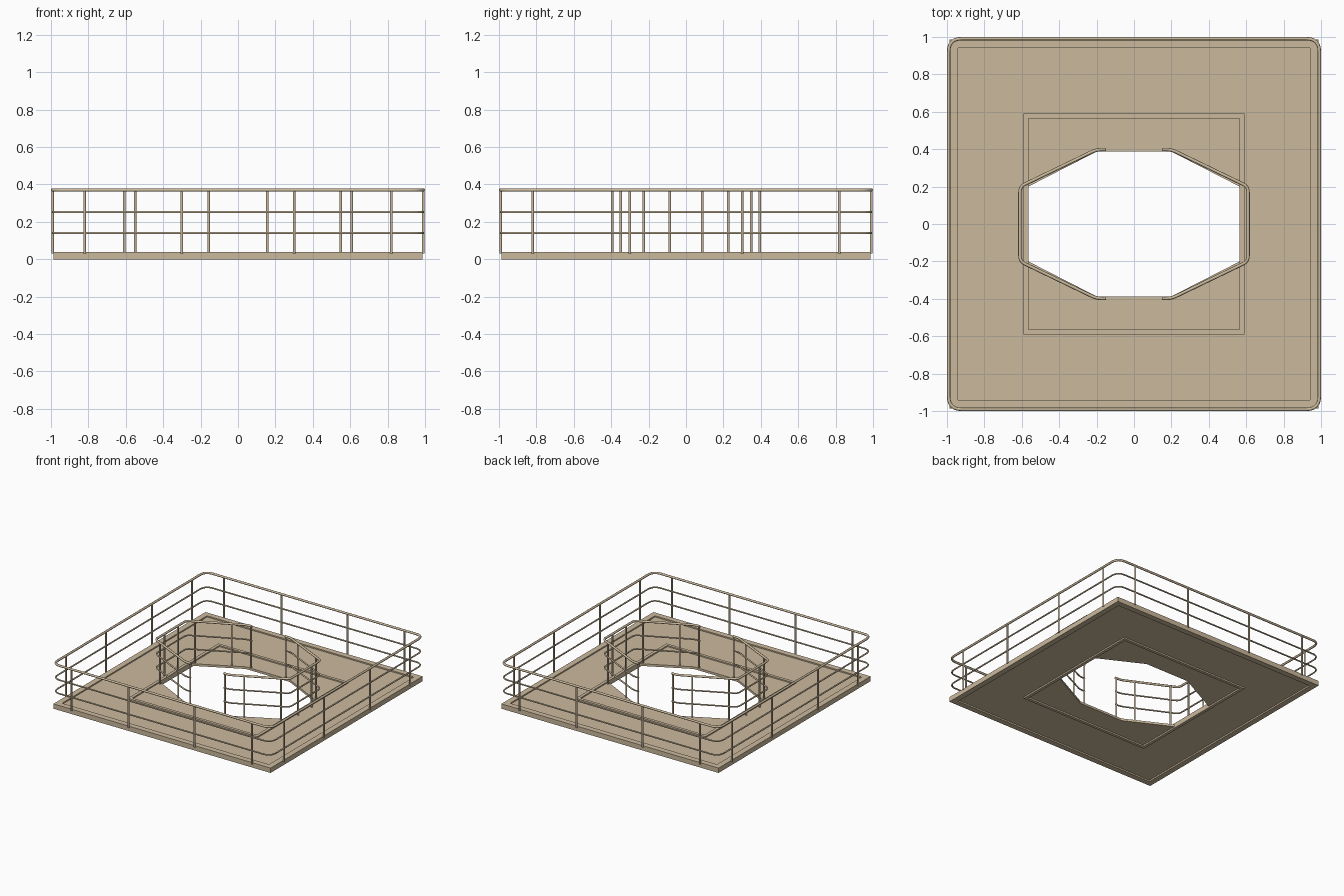
import bpy, bmesh
from math import pi, cos, sin
from mathutils import Vector

cube = bpy.data.objects.get("Cube")
if cube:
    bpy.data.objects.remove(cube, do_unlink=True)

tan = bpy.data.materials.new("tan_paint")
tan.use_nodes = True
COLOUR = (0.60, 0.49, 0.335, 1)
tan.diffuse_color = COLOUR
tan.node_tree.nodes["Principled BSDF"].inputs["Base Color"].default_value = COLOUR

TOP, RAILS = 0.37, (0.14, 0.252)


def add_object(name, bm):
    bmesh.ops.recalc_face_normals(bm, faces=bm.faces)
    mesh = bpy.data.meshes.new(name)
    bm.to_mesh(mesh)
    bm.free()
    mesh.materials.append(tan)
    obj = bpy.data.objects.new(name, mesh)
    bpy.context.collection.objects.link(obj)
    return obj


def ring_plate(name, outer, inner, z0, z1):
    """Plate with a hole; both outlines have the same number of points."""
    bm = bmesh.new()
    loops = [[bm.verts.new((x, y, z)) for x, y in pts]
             for pts, z in ((outer, z0), (outer, z1), (inner, z1), (inner, z0))]
    n = len(outer)
    for k in range(4):
        a, b = loops[k], loops[(k + 1) % 4]
        for i in range(n):
            j = (i + 1) % n
            bm.faces.new((a[i], a[j], b[j], b[i]))
    return add_object(name, bm)


def square(r):
    return [(r, -r), (r, r), (-r, r), (-r, -r)]


def rounded(points, radius, closed):
    """Replace the corners of a path with short arcs."""
    pts = [Vector(p) for p in points]
    result = []
    for i, p in enumerate(pts):
        if not closed and i in (0, len(pts) - 1):
            result.append(p)
            continue
        a = p + (pts[i - 1] - p).normalized() * radius
        b = p + (pts[(i + 1) % len(pts)] - p).normalized() * radius
        for k in range(7):
            t = k / 6
            result.append(a * (1 - t) ** 2 + p * 2 * t * (1 - t) + b * t * t)
    return result


def tube(name, path, z, radius, closed):
    """Sweep a round bar along a level path."""
    curve = bpy.data.curves.new(name, "CURVE")
    curve.dimensions = "3D"
    curve.bevel_depth = radius
    curve.bevel_resolution = 2
    curve.use_fill_caps = True
    spline = curve.splines.new("POLY")
    spline.points.add(len(path) - 1)
    for point, p in zip(spline.points, path):
        point.co = (p.x, p.y, z, 1)
    spline.use_cyclic_u = closed
    temp = bpy.data.objects.new(name + "_path", curve)
    bpy.context.collection.objects.link(temp)
    graph = bpy.context.evaluated_depsgraph_get()
    mesh = bpy.data.meshes.new_from_object(temp.evaluated_get(graph))
    bpy.data.objects.remove(temp, do_unlink=True)
    mesh.materials.clear()
    mesh.materials.append(tan)
    mesh.shade_smooth()
    obj = bpy.data.objects.new(name, mesh)
    bpy.context.collection.objects.link(obj)


def posts(name, places, z0):
    """Upright round bars from z0 to the handrail."""
    bm = bmesh.new()
    for x, y in places:
        made = bmesh.ops.create_cone(bm, cap_ends=True, segments=12, radius1=0.007,
                                     radius2=0.007, depth=TOP - z0)
        bmesh.ops.translate(bm, verts=made["verts"], vec=(x, y, (TOP + z0) / 2))
    for face in bm.faces:
        face.smooth = len(face.verts) == 4
    for edge in bm.edges:
        edge.smooth = all(f.smooth for f in edge.link_faces)
    add_object(name, bm)


def railing(name, path, closed):
    tube(name + "_handrail", path, TOP, 0.009, closed)
    for i, z in enumerate(RAILS):
        tube(f"{name}_lower_rail_{i + 1}", path, z, 0.006, closed)


# Deck: floor with an eight-sided opening, edge frame and frame around the opening
opening = [(0.575, -0.195), (0.575, 0.195), (0.2, 0.387), (-0.2, 0.387),
           (-0.575, 0.195), (-0.575, -0.195), (-0.2, -0.387), (0.2, -0.387)]
edge = 0.96
floor_outline = [(edge, -edge / 2), (edge, edge), (edge / 2, edge), (-edge, edge),
                 (-edge, edge / 2), (-edge, -edge), (-edge / 2, -edge), (edge, -edge)]
ring_plate("floor", floor_outline, opening, 0.012, 0.03)
ring_plate("edge_frame", square(0.987), square(0.94), 0, 0.04)
ring_plate("opening_frame", square(0.59), square(0.565), 0, 0.04)

# Outer railing
R = 0.991
railing("outer", rounded([(x, y, 0) for x, y in square(R)], 0.07, True), True)
outer_places = []
for s in (-0.82, -0.3, 0.3, 0.82):
    outer_places += [(s, R), (s, -R), (R, s), (-R, s)]
posts("outer_posts", outer_places, 0.03)

# Inner railing: two mirrored halves with a gap at the front and back
half = [(0.15, 0.398), (0.2, 0.398), (0.61, 0.2), (0.61, -0.2), (0.2, -0.398), (0.15, -0.398)]
for side, sign in (("left", 1), ("right", -1)):
    path = rounded([(sign * x, y, 0) for x, y in half], 0.03, False)
    railing(f"inner_{side}", path, False)
    places = [(sign * x, sy * y) for sy in (1, -1)
              for x, y in ((0.157, 0.395), (0.3, 0.348), (0.55, 0.226), (0.608, 0.087))]
    posts(f"inner_{side}_posts", places, 0.02)
